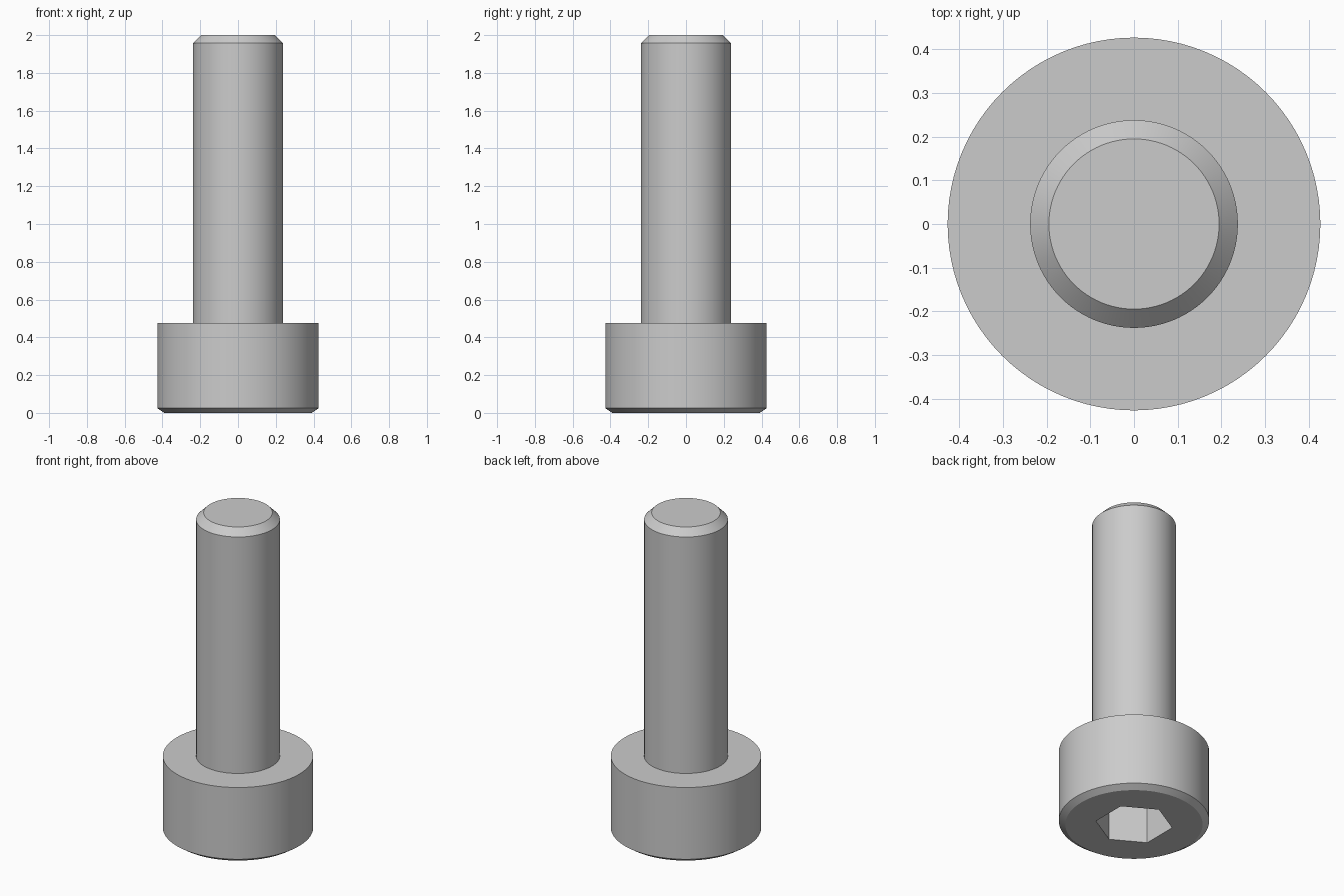
import bpy
import math

if "Cube" in bpy.data.objects:
    bpy.data.objects.remove(bpy.data.objects["Cube"])

HEAD_TOP = 0.475
SOCKET_DEPTH = 0.24

steel = bpy.data.materials.new("grey steel")
steel.use_nodes = True
color = (0.6, 0.6, 0.6, 1)
steel.diffuse_color = color
steel.node_tree.nodes["Principled BSDF"].inputs["Base Color"].default_value = color


def lathe(name, profile, sides, turn=0.0):
    """Spin (radius, height) points round z into a closed solid."""
    verts = []
    for r, z in profile:
        for i in range(sides):
            a = turn + math.tau * i / sides
            verts.append((r * math.cos(a), r * math.sin(a), z))
    faces = [tuple(reversed(range(sides)))]
    for k in range(len(profile) - 1):
        low, high = k * sides, (k + 1) * sides
        for i in range(sides):
            j = (i + 1) % sides
            faces.append((low + i, low + j, high + j, high + i))
    faces.append(tuple(range(len(verts) - sides, len(verts))))
    mesh = bpy.data.meshes.new(name)
    mesh.from_pydata(verts, [], faces)
    mesh.materials.append(steel)
    obj = bpy.data.objects.new(name, mesh)
    bpy.context.collection.objects.link(obj)
    return obj


# Head and shank in one profile, with chamfers at both ends
bolt = lathe("socket_head_bolt", [
    (0.39, 0), (0.427, 0.025), (0.427, HEAD_TOP),
    (0.238, HEAD_TOP), (0.238, 1.957), (0.195, 2),
], 96)

# Hexagonal key socket sunk into the underside of the head
cutter = lathe("hex_socket_cutter", [(0.22, -0.1), (0.22, SOCKET_DEPTH)], 6, math.pi / 6)
cutter.hide_render = True

socket = bolt.modifiers.new("hex_socket", 'BOOLEAN')
socket.operation = 'DIFFERENCE'
socket.solver = 'EXACT'
socket.object = cutter

bpy.ops.object.select_all(action='DESELECT')
bolt.select_set(True)
bpy.context.view_layer.objects.active = bolt
bpy.ops.object.modifier_apply(modifier=socket.name)
bpy.data.objects.remove(cutter)

bpy.ops.object.shade_smooth_by_angle(angle=math.radians(25))
